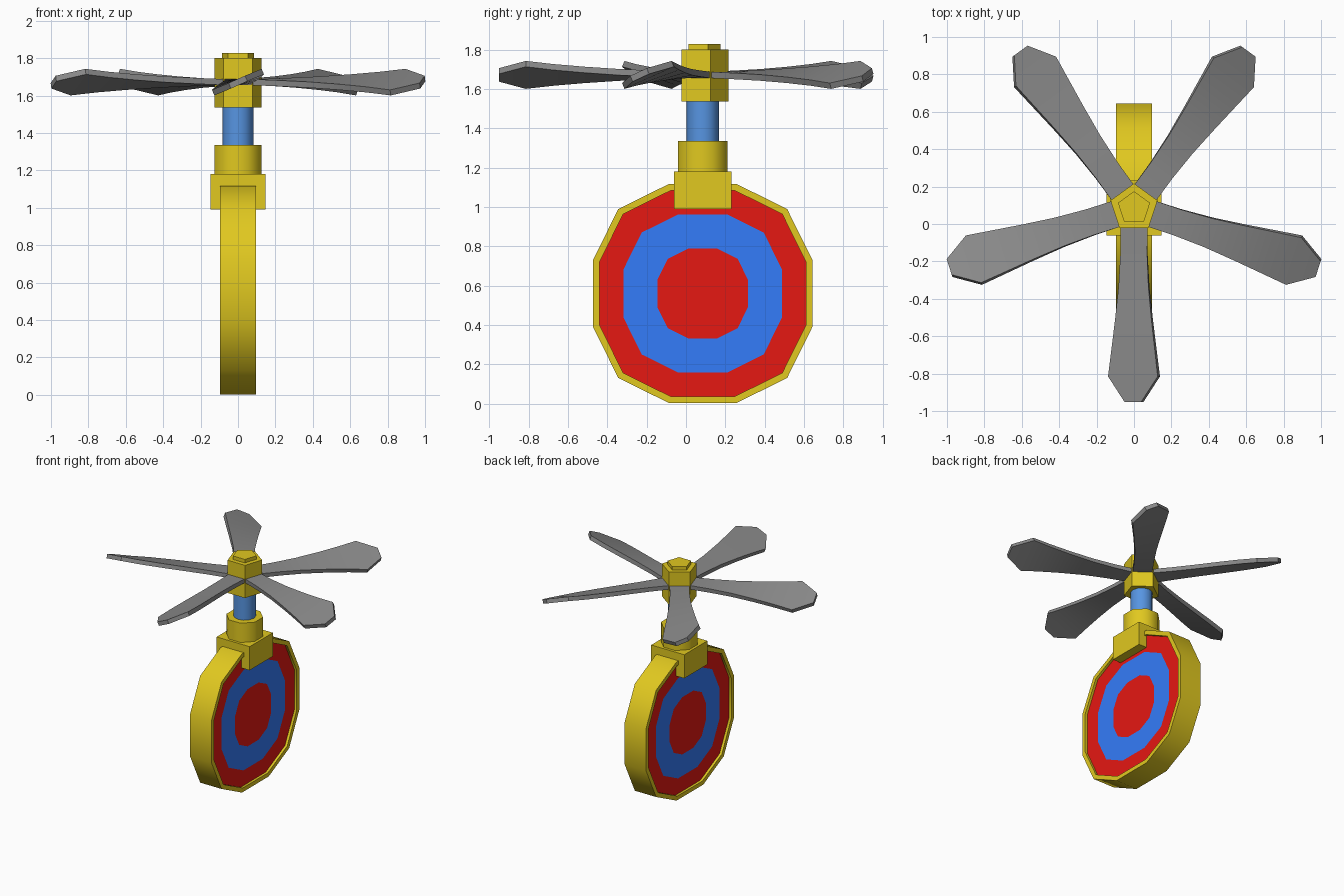
import bpy, bmesh
from math import sin, cos, pi, radians
from mathutils import Vector, Matrix

if "Cube" in bpy.data.objects:
    bpy.data.objects.remove(bpy.data.objects["Cube"])

CY = 0.085  # y of the common axis


def material(name, rgb):
    m = bpy.data.materials.new(name)
    m.diffuse_color = (*rgb, 1)
    m.use_nodes = True
    m.node_tree.nodes["Principled BSDF"].inputs["Base Color"].default_value = m.diffuse_color
    return m


GOLD = material("gold", (0.75, 0.58, 0.014))
RED = material("red", (0.79, 0.009, 0.006))
BLUE = material("blue", (0.034, 0.20, 0.95))
STEEL_BLUE = material("steel_blue", (0.095, 0.30, 0.76))
GREY = material("dark_grey", (0.25, 0.25, 0.25))


def loft(name, rings, mats, band_mats=None, smooth=None):
    """Skin a list of equal-length rings and cap both ends."""
    bm = bmesh.new()
    loops = [[bm.verts.new(p) for p in ring] for ring in rings]
    n = len(loops[0])
    caps = [bm.faces.new(loops[0]), bm.faces.new(loops[-1])]
    if band_mats:
        caps[0].material_index, caps[1].material_index = band_mats[0], band_mats[-1]
    for i, (a, b) in enumerate(zip(loops, loops[1:])):
        for k in range(n):
            f = bm.faces.new((a[k], a[(k + 1) % n], b[(k + 1) % n], b[k]))
            if band_mats:
                f.material_index = band_mats[i + 1]
    bmesh.ops.recalc_face_normals(bm, faces=bm.faces)
    me = bpy.data.meshes.new(name)
    bm.to_mesh(me)
    bm.free()
    for m in mats:
        me.materials.append(m)
    if smooth:
        me.shade_smooth()
        me.set_sharp_from_angle(angle=radians(smooth))
    ob = bpy.data.objects.new(name, me)
    bpy.context.collection.objects.link(ob)
    return ob


def prism(name, sides, r, z0, z1, mat, start, smooth=None):
    def ring(z):
        return [(r * cos(start + 2 * pi * k / sides),
                 CY + r * sin(start + 2 * pi * k / sides), z) for k in range(sides)]
    return loft(name, [ring(z0), ring(z1)], [mat], smooth=smooth)


# Target disc: twelve-sided, recessed coloured faces inside a raised rim
quarter = [(1, 0.305), (0.77, 0.77), (0.305, 1)]
outline = []
for q in range(4):
    for a, b in quarter:
        for _ in range(q):
            a, b = -b, a
        outline.append((a, b))


def disc_ring(s, x):
    return [(x, CY + s * a, 0.56 + s * b) for a, b in outline]


half = [(0.23, 0.075), (0.403, 0.075), (0.525, 0.075), (0.525, 0.095), (0.558, 0.095)]
rings = [disc_ring(s, x) for s, x in half] + [disc_ring(s, -x) for s, x in reversed(half)]
loft("target_disc", rings, [GOLD, RED, BLUE],
     [1, 2, 1, 0, 0, 0, 0, 0, 1, 2, 1], smooth=40)

# Clamp block gripping the disc
block = [(-0.147, -0.147), (0.147, -0.147), (0.147, 0.147), (-0.147, 0.147)]
loft("clamp_block", [[(x, CY + y, z) for x, y in block] for z in (0.99, 1.18)], [GOLD])

# Collar, shaft, hub and cap
prism("collar", 8, 0.136, 1.18, 1.335, GOLD, pi / 8, smooth=50)
prism("shaft", 12, 0.082, 1.33, 1.55, STEEL_BLUE, 0, smooth=40)
prism("hub", 5, 0.132, 1.537, 1.80, GOLD, pi / 2)
prism("hub_cap", 5, 0.09, 1.80, 1.828, GOLD, pi / 2)

# Twisted rotor blades: (radius, half width, twist in degrees)
sections = [(0.095, 0.072, 0), (0.25, 0.072, 5), (0.42, 0.081, 10), (0.60, 0.101, 15),
            (0.76, 0.123, 19), (0.90, 0.144, 23), (1.037, 0.048, 24)]
T = 0.016
blade_rings = []
for r, w, twist in sections:
    c, s = cos(radians(twist)), sin(radians(twist))
    blade_rings.append([(r, v * c - t * s, v * s + t * c)
                        for v, t in ((-w, -T), (w, -T), (w, T), (-w, T))])
for k in range(5):
    blade = loft(f"rotor_blade_{k + 1}", blade_rings, [GREY], smooth=30)
    blade.matrix_world = (Matrix.Translation(Vector((0, CY, 1.672)))
                          @ Matrix.Rotation(-pi / 2 + k * 2 * pi / 5, 4, 'Z'))
